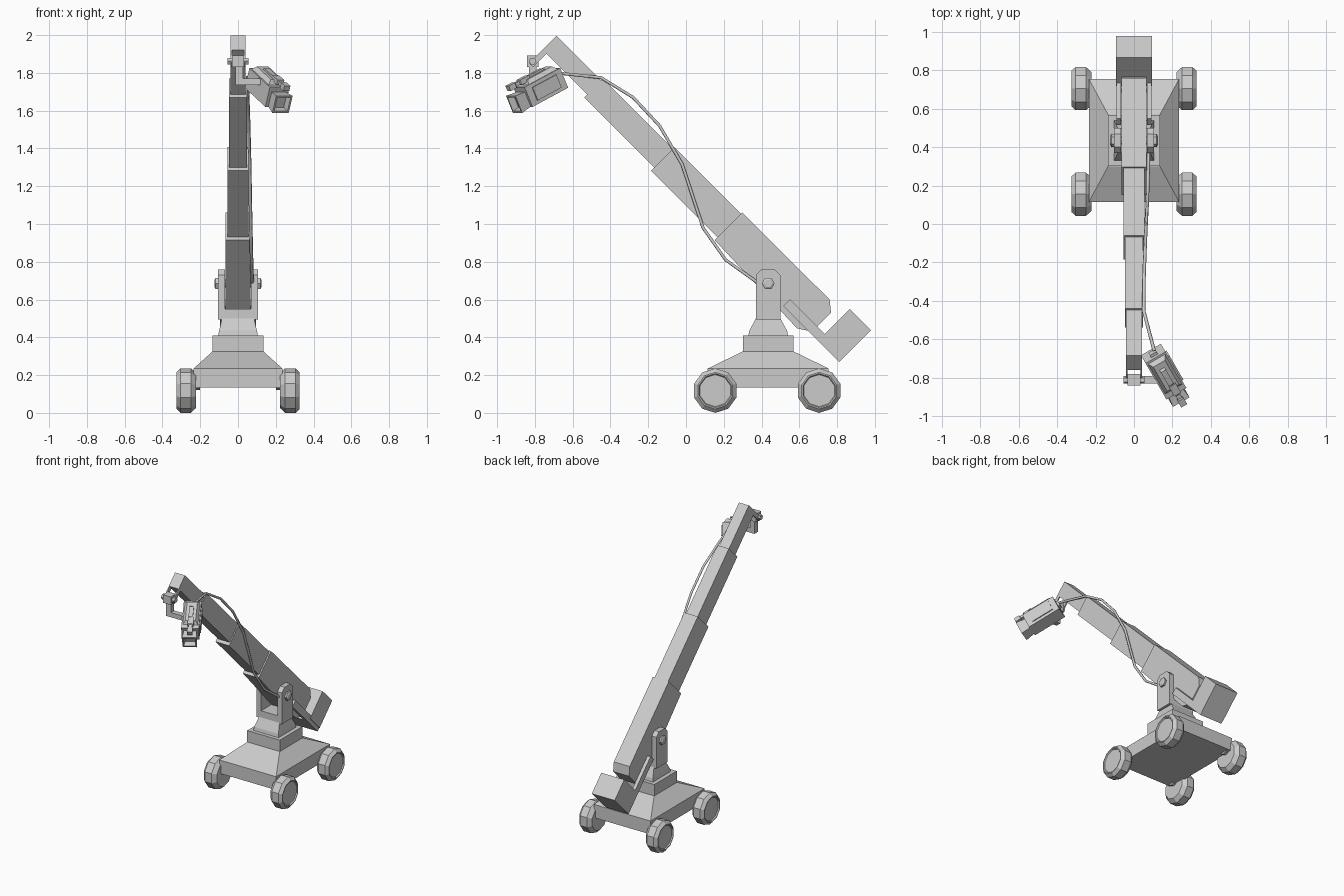
import bpy, bmesh
from math import radians, sin, cos, pi
from mathutils import Matrix, Vector

if "Cube" in bpy.data.objects:
    bpy.data.objects.remove(bpy.data.objects["Cube"])

I = Matrix.Identity(4)
BOOM = Matrix.Translation((0, .435, .685)) @ Matrix.Rotation(radians(-45), 4, 'X')   # local y runs down the boom
CAM = (Matrix.Translation((.155, -.77, 1.725)) @ Matrix.Rotation(radians(30), 4, 'Z')
       @ Matrix.Rotation(radians(25), 4, 'X'))                                      # local -y is the view direction


def loft(name, rings, m=I):
    """Skin a list of equal-length point rings and cap both ends."""
    bm = bmesh.new()
    vs = [[bm.verts.new(m @ Vector(p)) for p in r] for r in rings]
    n = len(vs[0])
    for a, b in zip(vs, vs[1:]):
        for i in range(n):
            bm.faces.new((a[i], a[(i + 1) % n], b[(i + 1) % n], b[i]))
    bm.faces.new(vs[0])
    bm.faces.new(vs[-1])
    bmesh.ops.recalc_face_normals(bm, faces=bm.faces)
    me = bpy.data.meshes.new(name)
    bm.to_mesh(me)
    bm.free()
    ob = bpy.data.objects.new(name, me)
    bpy.context.collection.objects.link(ob)
    return ob


def stack(name, levels, m=I, cx=0, cy=0):
    """Rectangles (half x, half y, z) stacked upward."""
    return loft(name, [[(cx - a, cy - b, z), (cx + a, cy - b, z), (cx + a, cy + b, z), (cx - a, cy + b, z)]
                       for a, b, z in levels], m)


def box(name, x0, x1, y0, y1, z0, z1, m=I):
    return stack(name, [((x1 - x0) / 2, (y1 - y0) / 2, z) for z in (z0, z1)], m, (x0 + x1) / 2, (y0 + y1) / 2)


def prism(name, prof, x0, x1, m=I):
    return loft(name, [[(x, y, z) for y, z in prof] for x in (x0, x1)], m)


def lathe_x(name, prof, n, y, z, m=I, phase=0):
    """Turn (x, radius) pairs around an x axis."""
    return loft(name, [[(x, y + r * cos(phase + 2 * pi * i / n), z + r * sin(phase + 2 * pi * i / n))
                        for i in range(n)] for x, r in prof], m)


# Wheeled base and turret
stack("chassis", [(.235, .32, .135), (.235, .32, .235), (.135, .135, .325)], cy=.435)
stack("turntable", [(.135, .133, .32), (.135, .133, .41)], cy=.435)
stack("turret_cone", [(.105, .105, .41), (.10, .10, .435), (.085, .065, .50)], cy=.435)

# Wheels
for s, side in ((-1, "left"), (1, "right")):
    for y, end in ((.155, "front"), (.705, "rear")):
        lathe_x(f"wheel_{end}_{side}", [(s * x, r) for x, r in (
            (.222, .092), (.25, .118), (.305, .118), (.326, .097), (.326, .09), (.318, .085))],
            10, y, .118, phase=pi / 10)
        lathe_x(f"axle_{end}_{side}", [(s * .2, .03), (s * .23, .03)], 8, y, .15)

# Yoke with pivot bolts
box("yoke_base", -.105, .105, .37, .50, .495, .55)
for s in (-1, 1):
    prism("yoke_arm", [(.37, .50), (.50, .50), (.50, .73), (.47, .76), (.40, .76), (.37, .73)], s * .068, s * .105)
    lathe_x("pivot_bolt", [(s * .10, .034), (s * .118, .034), (s * .125, .022)], 6, .435, .685)
lathe_x("pivot_pin", [(-.10, .02), (.10, .02)], 8, .435, .685)

# Telescoping boom
prism("boom_section_1", [(-.363, -.038), (.276, -.06), (.345, -.015), (.345, .126), (.29, .17), (-.363, .168)],
      -.066, .066, BOOM)
for i, (hw, y0, y1, z0, z1) in enumerate((
        (.056, -.861, -.3, -.016, .16), (.048, -1.385, -.8, .008, .149), (.041, -1.72, -1.3, .03, .135))):
    box(f"boom_section_{i + 2}", -hw, hw, y0, y1, z0, z1, BOOM)

# Counterweight on its two bars
box("counterweight", -.095, .095, .40, .56, .0, .21, BOOM)
for s in (-1, 1):
    prism("counterweight_bar", [(.14, -.027), (.56, -.027), (.56, .022), (.14, .022)], s * .067, s * .092, BOOM)
box("counterweight_plate", -.092, .092, .38, .56, -.027, .0, BOOM)

# Fork, hinge and hanger at the boom tip
for s in (-1, 1):
    prism("tip_fork", [(-1.72, .05), (-1.72, -.07), (-1.69, -.07), (-1.69, .05)], s * .033, s * .041, BOOM)
    lathe_x("tip_bolt", [(s * .03, .02), (s * .055, .02)], 6, -.812, 1.862)
box("tip_hinge", -.033, .033, -.842, -.782, 1.832, 1.892)
box("hanger_drop", -.012, .026, -.832, -.792, 1.735, 1.84)
box("hanger_reach", .02, .12, -.832, -.792, 1.735, 1.77)

# Camera
box("camera_body", -.06, .06, -.12, .12, -.06, .055, CAM)
stack("camera_top", [(.052, .10, .054), (.035, .08, .078)], CAM, cy=.01)
stack("camera_handle", [(.015, .06, .075), (.015, .045, .088)], CAM, cy=.0)
H = CAM @ Matrix.Translation((0, -.115, -.015)) @ Matrix.Rotation(radians(90), 4, 'X')
stack("lens_hood", [(.042, .042, 0), (.05, .05, .07), (.04, .04, .07), (.034, .034, .035)], H)
E = CAM @ Matrix.Translation((.004, -.05, .078)) @ Matrix.Rotation(radians(90), 4, 'X')
stack("viewfinder", [(.02, .014, 0), (.02, .014, .06), (.013, .01, .065), (.013, .01, .09),
                     (.018, .015, .095), (.018, .015, .135)], E)
box("camera_side_panel", .058, .068, -.08, .08, -.04, .035, CAM)
box("camera_rear_socket", -.02, .02, .115, .135, -.01, .03, CAM)

# Hanging cable
cu = bpy.data.curves.new("cable", 'CURVE')
cu.dimensions = '3D'
cu.bevel_depth = .009
cu.bevel_resolution = 1
cu.use_fill_caps = True
pts = [(.105, -.66, 1.797), (.05, -.45, 1.775), (.052, -.28, 1.67), (.057, -.14, 1.52), (.062, -.02, 1.315),
       (.068, .09, .98), (.072, .21, .81), (.076, .385, .685)]
sp = cu.splines.new('POLY')
sp.points.add(len(pts) - 1)
for p, c in zip(sp.points, pts):
    p.co = (*c, 1)
bpy.context.collection.objects.link(bpy.data.objects.new("cable", cu))
